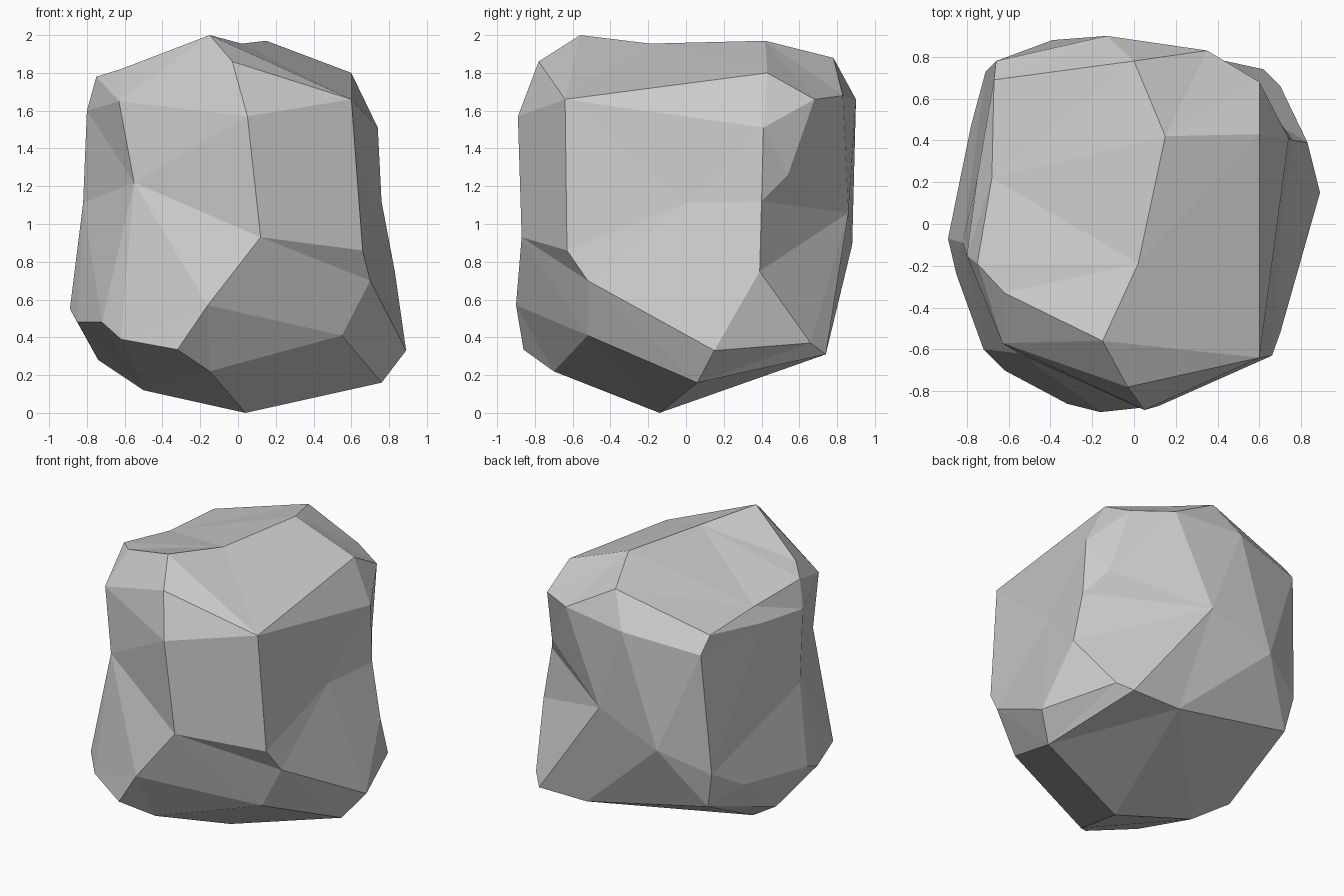
import bpy, bmesh
from mathutils import Vector

# Prominent corners of the rock
CORNERS = [
    # sloping crown
    (-.15, -.56, 2), (.02, -.19, 1.955), (.15, .42, 1.97), (0, .78, 1.88),
    (-.75, -.19, 1.78), (-.68, .22, 1.725), (-.67, .69, 1.70), (.60, .43, 1.80),
    (-.03, -.78, 1.86), (-.62, -.33, 1.82),
    # shoulder
    (-.75, .22, 1.63), (-.66, .78, 1.59), (-.13, .90, 1.66), (.35, .83, 1.68),
    (.60, .68, 1.66), (.60, -.64, 1.66), (.05, -.89, 1.57), (-.63, -.57, 1.65),
    (-.80, -.15, 1.60), (.74, .41, 1.51),
    # waist
    (-.55, -.62, 1.22), (.66, .54, 1.26), (.70, 0, 1.11), (-.82, -.09, 1.11),
    (.07, .86, 1.06), (.12, -.87, .93), (.76, .40, 1.12), (.83, .39, .75),
    (.66, -.63, .86), (-.39, .88, .89), (-.71, .73, .75), (-.16, -.90, .57),
    (.70, -.52, .70),
    # foot
    (-.89, -.07, .55), (-.85, -.24, .48), (-.72, -.60, .48), (-.62, -.70, .39),
    (-.32, -.86, .335), (.89, .15, .33), (.70, .66, .37), (.55, -.52, .41),
    (.25, .74, .31), (.62, .74, .31), (-.78, .47, .60), (-.66, .70, .50),
    (-.15, -.70, .22), (-.74, .06, .28), (.76, .06, .16), (.04, -.14, 0),
    (-.50, -.03, .12),
]
CENTRE = Vector((0, 0, 1))


def inflate(p, power=2.6):
    """Push a corner out onto a rounded box, where every corner is convex."""
    d = Vector(p) - CENTRE
    return d / sum(abs(c) ** power for c in d) ** (1 / power)


# Skin the inflated corners, then let them fall back, which leaves the hollows
bm = bmesh.new()
home = {bm.verts.new(inflate(c)): Vector(c) for c in CORNERS}
bmesh.ops.convex_hull(bm, input=bm.verts[:])
for v in bm.verts:
    v.co = home[v]

# Turn the edges that make needlessly sharp folds
bm.normal_update()
bmesh.ops.beautify_fill(bm, faces=bm.faces[:], edges=bm.edges[:], method='ANGLE')
bmesh.ops.recalc_face_normals(bm, faces=bm.faces[:])

# Boulder object, flat shaded
mesh = bpy.data.meshes.new("boulder")
bm.to_mesh(mesh)
bm.free()
boulder = bpy.data.objects.new("boulder", mesh)
bpy.context.collection.objects.link(boulder)
